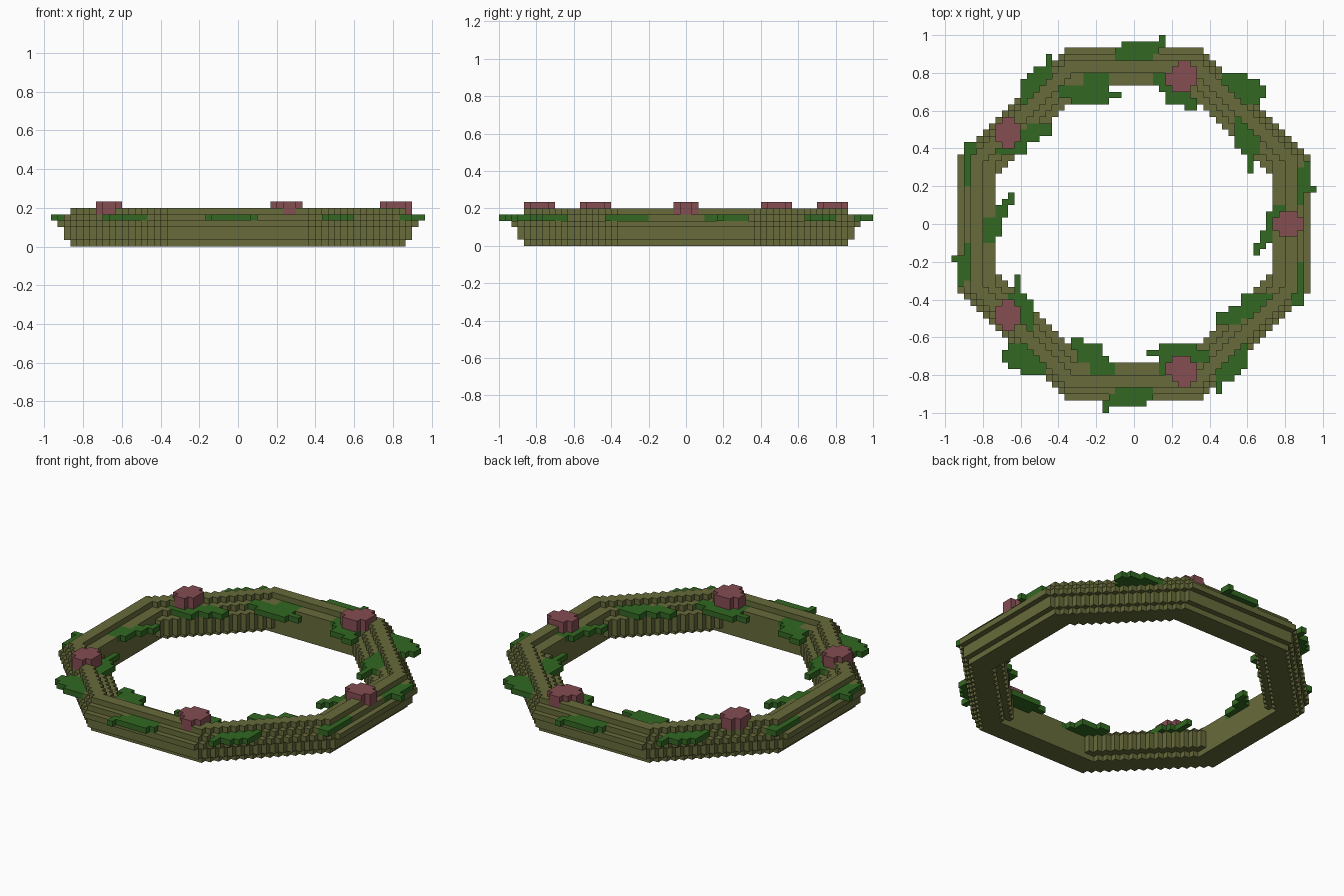
import bpy, bmesh, math
from mathutils import Vector

if "Cube" in bpy.data.objects:
    bpy.data.objects.remove(bpy.data.objects["Cube"], do_unlink=True)

UNIT = 1 / 30          # edge of one block
SPAN = range(-30, 30)


def material(name, colour):
    mat = bpy.data.materials.new(name)
    mat.use_nodes = True
    rgba = (*colour, 1)
    mat.diffuse_color = rgba
    mat.node_tree.nodes["Principled BSDF"].inputs["Base Color"].default_value = rgba
    return mat


def build_blocks(name, cells, mat):
    """Outer skin of a set of block cells, as one flat-shaded object."""
    bm = bmesh.new()
    corners = {}

    def corner(point):
        key = tuple(round(c) for c in point)
        if key not in corners:
            corners[key] = bm.verts.new(Vector(key) * UNIT)
        return corners[key]

    for cell in sorted(cells):
        for axis in range(3):
            for side in (0, 1):
                step = Vector((0, 0, 0))
                step[axis] = 2 * side - 1
                if tuple(int(c) for c in Vector(cell) + step) in cells:
                    continue
                u, v = Vector((0, 0, 0)), Vector((0, 0, 0))
                u[(axis + 1) % 3] = 1
                v[(axis + 2) % 3] = 1
                base = Vector(cell)
                base[axis] += side
                loop = [base, base + u, base + u + v, base + v]
                if not side:
                    loop.reverse()
                bm.faces.new([corner(p) for p in loop])
    mesh = bpy.data.meshes.new(name)
    bm.to_mesh(mesh)
    bm.free()
    mesh.materials.append(mat)
    obj = bpy.data.objects.new(name, mesh)
    bpy.context.collection.objects.link(obj)
    return obj


def in_octagon(x, y, reach, diagonal):
    a, b = abs(x + 0.5), abs(y + 0.5)
    return max(a, b) < reach and a + b <= diagonal


def ring_layer(z, outer, inner, inner_diagonal):
    return {(x, y, z) for x in SPAN for y in SPAN
            if in_octagon(x, y, outer, outer + 10)
            and not in_octagon(x, y, inner, inner_diagonal)}


def leaf_cells(patches, z=4):
    """Cells of a leaf from rectangles (left, right, front, back)."""
    return {(x, y, z) for x0, x1, y0, y1 in patches
            for x in range(x0, x1) for y in range(y0, y1)}


def half_turn(cells):
    return {(-x - 1, -y - 1, z) for x, y, z in cells}


def flower_cells(angle, distance=24.6, radius=2.35):
    cx, cy = distance * math.cos(angle), distance * math.sin(angle)
    return {(x, y, z) for x in SPAN for y in SPAN for z in (5, 6)
            if math.hypot(x + 0.5 - cx, y + 0.5 - cy) < radius}


wood = material("olive wood", (0.135, 0.147, 0.042))
green = material("leaf green", (0.032, 0.14, 0.016))
pink = material("dusty pink", (0.235, 0.075, 0.086))

# Leaves: each one appears again half a turn around the ring
LEAVES = {
    "outer_back_leaf": [(-3, 3, 26, 28), (2, 4, 27, 28), (-2, 5, 28, 29), (4, 5, 29, 30)],
    "outer_left_leaf": [(26, 27, 3, 9), (27, 28, 5, 10), (28, 29, 5, 6)],
    "outer_left_corner_leaf": [(25, 27, -13, -10), (26, 27, -10, -6)],
    "outer_right_slant_leaf": [(-18, -14, 19, 23), (-17, -13, 23, 24),
                               (-16, -13, 24, 25), (-14, -13, 25, 27)],
    "outer_left_slant_leaf": [(14, 18, 23, 24), (14, 20, 21, 23),
                              (16, 20, 19, 21), (20, 21, 20, 22)],
    "inner_back_leaf": [(-8, -4, 22, 24), (-13, -4, 21, 22),
                        (-12, -2, 20, 21), (-10, -4, 19, 20)],
    "inner_left_slant_leaf": [(16, 18, 16, 17), (16, 20, 12, 16),
                              (17, 20, 11, 13), (18, 19, 8, 11)],
    "inner_right_leaf": [(-24, -22, -3, 1), (-22, -21, -2, 3), (-21, -20, 1, 4),
                         (-20, -19, 3, 5), (-25, -24, -5, -4)],
    "inner_left_corner_leaf": [(17, 22, -13, -11), (15, 20, -15, -13),
                               (13, 17, -16, -14)],
    "inner_front_leaf": [(-7, -3, -24, -22), (-9, -4, -22, -21),
                         (-9, -5, -21, -19), (-10, -8, -20, -18)],
}
taken = set()
for name, patches in LEAVES.items():
    first = leaf_cells(patches)
    for label, cells in ((name, first), (name + "_opposite", half_turn(first))):
        build_blocks(label, cells - taken, green)
        taken |= cells

# Flowers: five, evenly spaced
for k in range(5):
    cells = flower_cells(k * math.tau / 5)
    build_blocks(f"flower_{k + 1}", cells, pink)
    taken |= cells

# Wooden ring: stepped layers (height, outer reach, inner reach, inner slant)
LAYERS = [(0, 26, 22, 31), (1, 27, 22, 29), (2, 27, 22, 29),
          (3, 28, 22, 29), (4, 27, 22, 31), (5, 26, 24, 33)]
ring = set()
for layer in LAYERS:
    ring |= ring_layer(*layer)
build_blocks("wooden_ring", ring - taken, wood)
